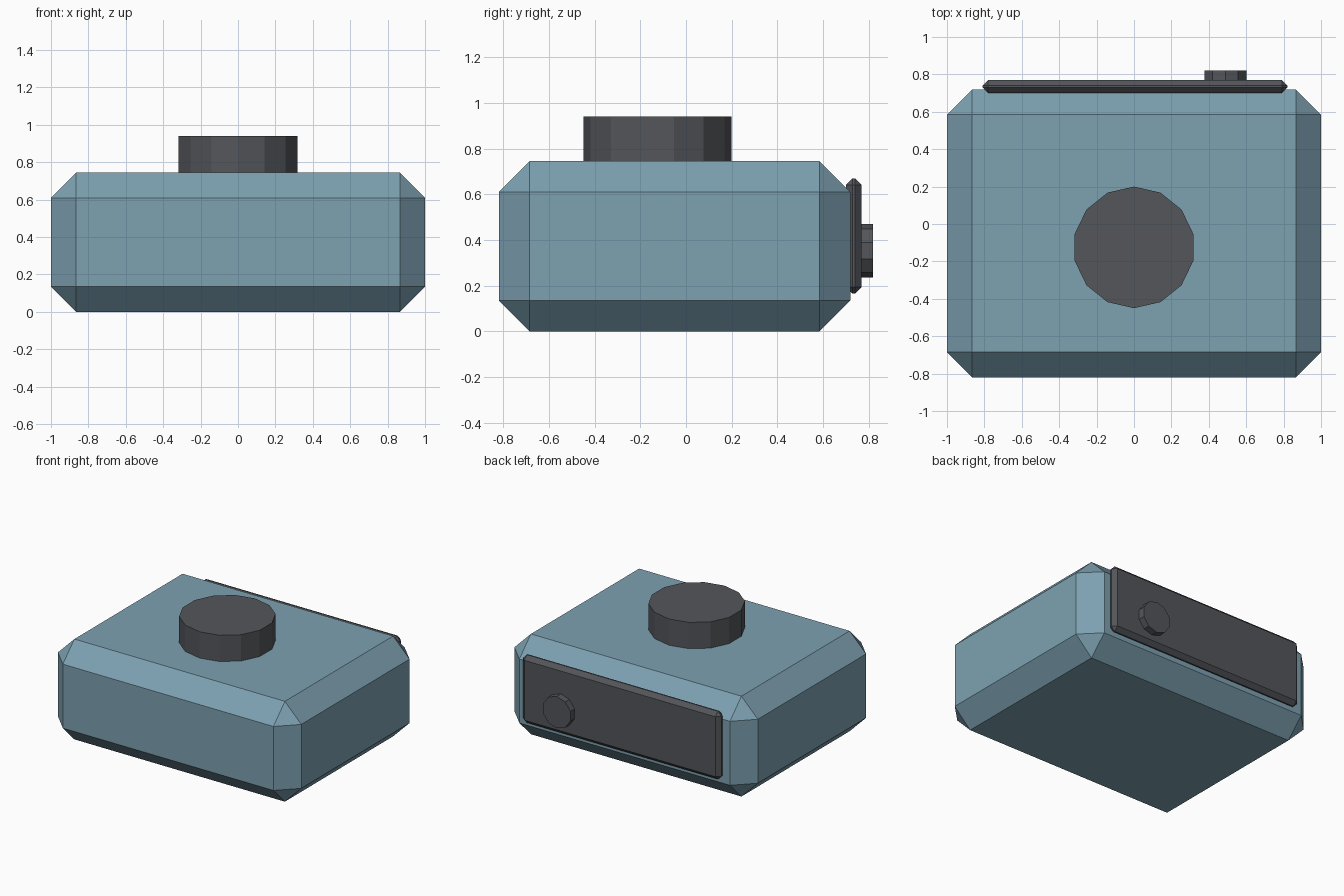
import bpy
import math
from mathutils import Vector

cube = bpy.data.objects.get("Cube")
if cube:
    bpy.data.objects.remove(cube, do_unlink=True)


def material(name, rgb):
    mat = bpy.data.materials.new(name)
    mat.use_nodes = True
    color = (*rgb, 1.0)
    mat.diffuse_color = color
    mat.node_tree.nodes["Principled BSDF"].inputs["Base Color"].default_value = color
    return mat


def finish(name, mat):
    obj = bpy.context.object
    obj.name = name
    obj.data.materials.append(mat)
    return obj


def chamfered_box(name, low, high, chamfer, mat):
    low, high = Vector(low), Vector(high)
    bpy.ops.mesh.primitive_cube_add(size=1, location=(low + high) / 2)
    obj = finish(name, mat)
    obj.scale = high - low
    bpy.ops.object.transform_apply(location=False, rotation=False, scale=True)
    bevel = obj.modifiers.new("chamfer", 'BEVEL')
    bevel.width = chamfer
    bevel.segments = 1
    bevel.limit_method = 'NONE'
    return obj


def disc(name, sides, radius, depth, center, mat, tilt=0.0):
    bpy.ops.mesh.primitive_cylinder_add(
        vertices=sides, radius=radius, depth=depth, location=center, rotation=(tilt, 0, 0))
    return finish(name, mat)


blue = material("dusty blue", (0.205, 0.355, 0.44))
dark = material("charcoal", (0.088, 0.092, 0.102))

# Main casing with chamfered edges
chamfered_box("body", (-1, -0.82, 0), (1, 0.72, 0.745), 0.135, blue)

# Large knob on top
disc("top_knob", 14, 0.325, 0.24, (0, -0.125, 0.82), dark)

# Rear panel and its round button
chamfered_box("rear_panel", (-0.81, 0.70, 0.165), (0.82, 0.77, 0.67), 0.03, dark)
disc("rear_button", 10, 0.118, 0.08, (0.488, 0.78, 0.353), dark, math.pi / 2)
